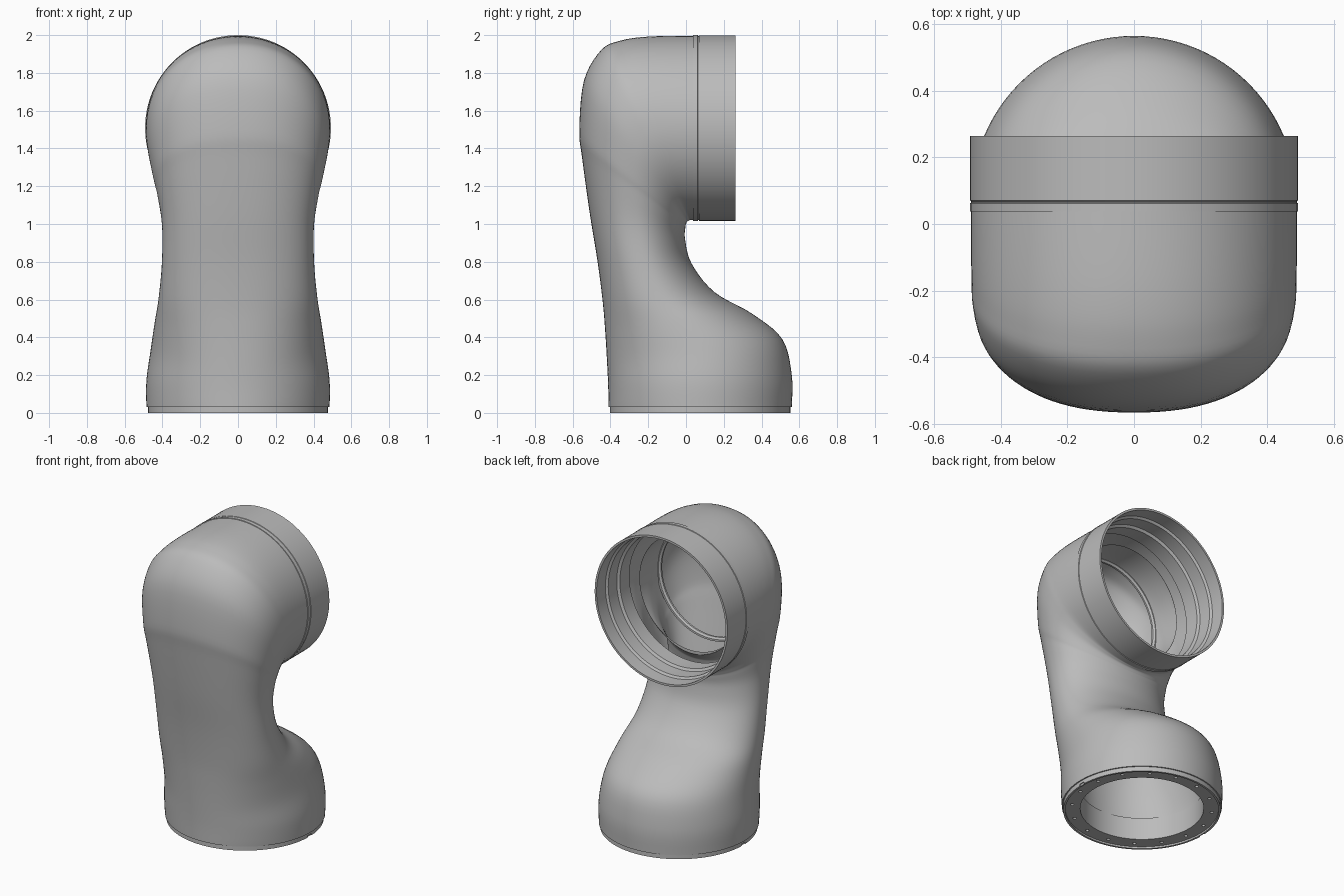
import bpy, bmesh, math
from mathutils import Vector, Matrix

cube = bpy.data.objects.get("Cube")
if cube:
    bpy.data.objects.remove(cube)

SEGMENTS = 96
HEAD_Z = 1.508
BASE_Y = 0.075
WALL = 0.108

grey = bpy.data.materials.new("light_grey_metal")
grey.use_nodes = True
colour = (0.5, 0.5, 0.5, 1)
grey.diffuse_color = colour
grey.node_tree.nodes["Principled BSDF"].inputs["Base Color"].default_value = colour


def make_object(name, bm, recalc=True):
    """Turn a bmesh into a linked object with the shared material."""
    if recalc:
        bmesh.ops.recalc_face_normals(bm, faces=bm.faces)
    mesh = bpy.data.meshes.new(name)
    bm.to_mesh(mesh)
    bm.free()
    mesh.materials.append(grey)
    obj = bpy.data.objects.new(name, mesh)
    bpy.context.collection.objects.link(obj)
    return obj


def smooth(obj):
    obj.data.shade_smooth()
    obj.data.set_sharp_from_angle(angle=math.radians(32))


def bridge(bm, rings, closed=False):
    """Join consecutive rings of vertices with quads."""
    pairs = list(zip(rings, rings[1:]))
    if closed:
        pairs.append((rings[-1], rings[0]))
    for a, b in pairs:
        for i in range(len(a)):
            j = (i + 1) % len(a)
            bm.faces.new((a[i], a[j], b[j], b[i]))


def lathe(name, profile, frame):
    """Revolve a closed (radius, height) profile, then place it by frame."""
    bm = bmesh.new()
    rings = []
    for r, h in profile:
        angles = [math.tau * i / SEGMENTS for i in range(SEGMENTS)]
        rings.append([bm.verts.new(frame @ Vector((r * math.cos(a), r * math.sin(a), h)))
                      for a in angles])
    bridge(bm, rings, closed=True)
    return make_object(name, bm)


def spline(keys, steps):
    """Catmull-Rom interpolation through tuples of numbers."""
    keys = [Vector(k) for k in keys]
    result = []
    for i in range(len(keys) - 1):
        p0, p1, p2 = keys[max(i - 1, 0)], keys[i], keys[i + 1]
        p3 = keys[min(i + 2, len(keys) - 1)]
        for s in range(steps):
            t = s / steps
            result.append(p1 + (p2 - p0) * (t / 2)
                          + (p0 * 2 - p1 * 5 + p2 * 4 - p3) * (t * t / 2)
                          + (p1 * 3 - p0 - p2 * 3 + p3) * (t ** 3 / 2))
    return result + [keys[-1]]


# Elbow sections: front y, front z, rear y, rear z, half width
SECTIONS = [
    (-.41, .03, .56, .03, .485),
    (-.412, .14, .56, .2, .485),
    (-.418, .27, .51, .39, .463),
    (-.427, .42, .35, .525, .442),
    (-.44, .58, .15, .64, .42),
    (-.468, .8, .03, .79, .403),
    (-.51, 1.06, -.005, .92, .402),
    (-.55, 1.35, -.003, .985, .428),
    (-.565, 1.5, 0, 1, .446),
    (-.54, 1.76, .006, 1.013, .472),
    (-.45, 1.92, .015, 1.018, .485),
    (-.35, 1.97, .02, 1.02, .487),
    (-.2, 1.992, .027, 1.02, .488),
    (.04, 1.996, .04, 1.02, .488),
]


def loft_elbow(name, inset, y_limit):
    """Oval sections that swing from the level base to the upright head."""
    bm = bmesh.new()
    rings = []
    sections = spline(SECTIONS, 5)
    for k, (fy, fz, ry, rz, width) in enumerate(sections):
        front, rear = Vector((0, fy, fz)), Vector((0, ry, rz))
        centre = (front + rear) / 2
        half = (front - rear) / 2
        half -= half.normalized() * inset
        power = 1 - 0.13 * math.sin(math.pi * k / (len(sections) - 1))
        ring = []
        for i in range(SEGMENTS):
            a = math.tau * i / SEGMENTS
            c, s = math.cos(a), math.sin(a)
            if c > 0:
                c = c ** power
                s = math.copysign(abs(s) ** power, s)
            p = centre + half * c
            p.x = (width - inset) * s
            if p.z > 0.9:
                p.y = min(p.y, y_limit)
            ring.append(bm.verts.new(p))
        rings.append(ring)
    bridge(bm, rings)
    if inset:
        bmesh.ops.remove_doubles(bm, verts=bm.verts, dist=0.0005)
    bmesh.ops.recalc_face_normals(bm, faces=bm.faces)
    if inset:
        bmesh.ops.reverse_faces(bm, faces=bm.faces)
    return make_object(name, bm, recalc=False)


def cut(target, name, frame, shapes):
    """Cut rings of holes or slots: (kind, count, radius, offset, height, size)."""
    bm = bmesh.new()
    for kind, count, radius, offset, height, size in shapes:
        for i in range(count):
            spin = Matrix.Rotation(math.tau * (i + offset) / count, 4, "Z")
            place = frame @ spin @ Matrix.Translation((radius, 0, height))
            if kind == "hole":
                bmesh.ops.create_cone(bm, cap_ends=True, segments=12, radius1=size[0],
                                      radius2=size[0], depth=size[1], matrix=place)
            else:
                bmesh.ops.create_cube(bm, size=1, matrix=place @ Matrix.Diagonal((*size, 1)))
    cutter = make_object(name, bm)
    cutter.hide_render = True
    mod = target.modifiers.new("cut", "BOOLEAN")
    mod.operation = "DIFFERENCE"
    mod.solver = "EXACT"
    mod.object = cutter
    bpy.context.view_layer.objects.active = target
    bpy.ops.object.modifier_apply(modifier="cut")
    bpy.data.objects.remove(cutter)


# Outer shell and inner duct
smooth(loft_elbow("elbow_shell", 0, 1))
smooth(loft_elbow("inner_duct", WALL, -0.05))

# Base ring with bolt circle and side key slots
base_frame = Matrix.Translation((0, BASE_Y, 0))
base = lathe("base_flange", [
    (.484, .031), (.477, .03), (.477, 0), (.464, 0), (.464, .012),
    (.374, .012), (.374, .16), (.39, .16), (.39, .06), (.47, .06)], base_frame)
cut(base, "base_cutter", base_frame, [
    ("hole", 16, .425, .5, .01, (.011, .06)),
    ("slot", 2, .477, 0, .0, (.012, .04, .026))])
smooth(base)

# Head collar: trim band, thin rim and stepped bore
head_frame = Matrix.Translation((0, 0, HEAD_Z)) @ Matrix.Rotation(-math.pi / 2, 4, "X")
collar = lathe("head_collar", [
    (.484, .036), (.492, .038), (.492, .062), (.488, .064), (.488, .068), (.491, .07),
    (.491, .263), (.477, .263), (.477, .17), (.463, .16), (.463, .07),
    (.447, .06), (.447, -.04), (.46, -.02)], head_frame)
smooth(collar)

# Recessed mounting ring with locking slots and bolt holes
ring = lathe("mounting_ring", [
    (.452, -.02), (.385, -.02), (.376, -.03), (.376, -.1), (.39, -.1),
    (.4, -.06), (.452, -.06)], head_frame)
cut(ring, "ring_cutter", head_frame, [
    ("slot", 8, .39, .5, -.02, (.06, .035, .05)),
    ("slot", 8, .415, .5, -.02, (.03, .075, .04)),
    ("hole", 16, .418, .5, -.02, (.01, .05))])
smooth(ring)

# Step line deep inside the head
smooth(lathe("duct_seat", [
    (.372, -.24), (.36, -.25), (.36, -.262), (.385, -.262), (.385, -.24)], head_frame))
